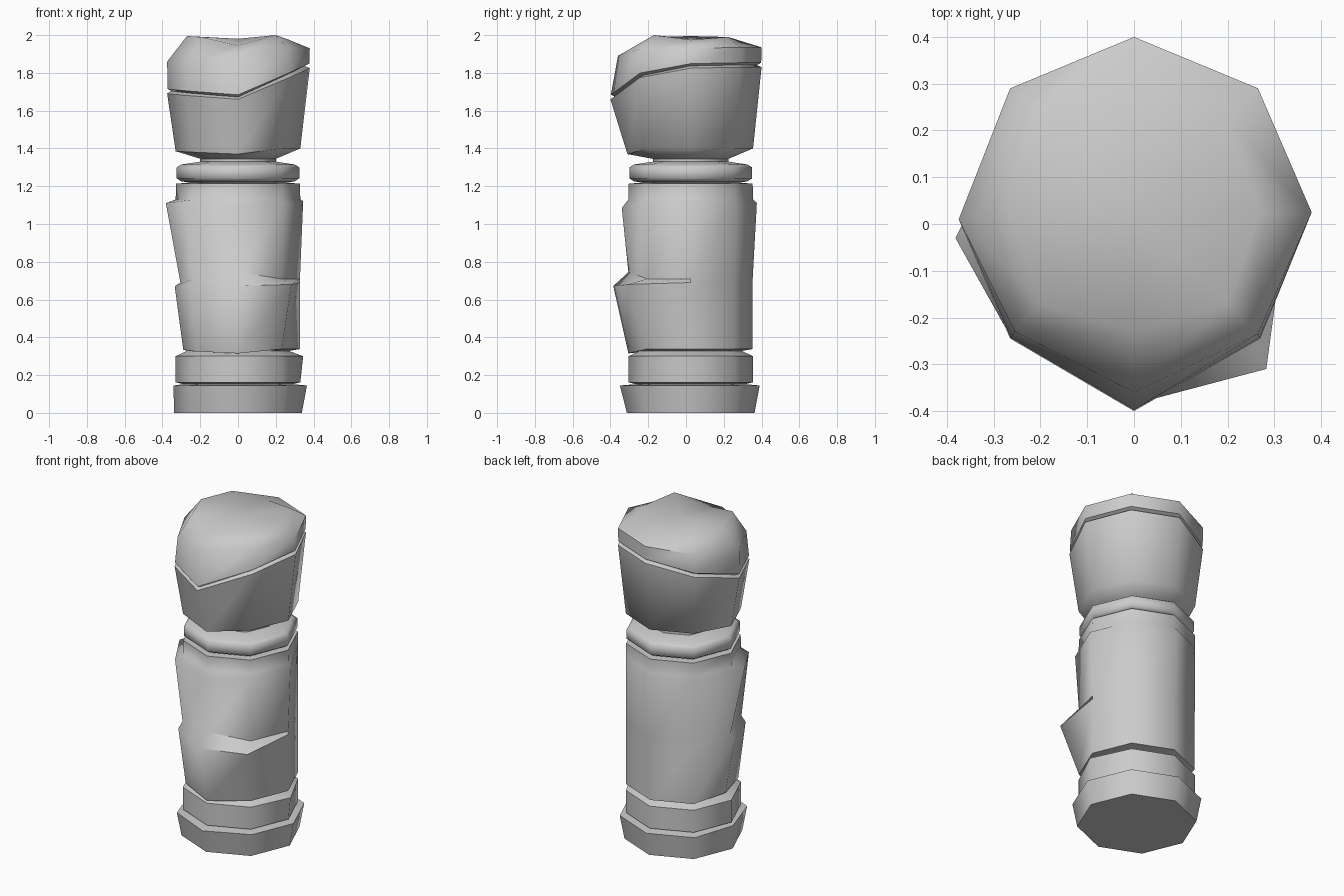
import bpy, bmesh, math

if "Cube" in bpy.data.objects:
    bpy.data.objects.remove(bpy.data.objects["Cube"])

CY = 0.025  # axis offset of the octagonal pillar
E, NE, N, NW, W, SW, S, SE = range(8)


def ring(r, z, chips=None):
    """Octagon of radius r at height z; chips moves single corners."""
    pts = [(r * math.cos(i * math.pi / 4), CY + r * math.sin(i * math.pi / 4), z) for i in range(8)]
    for i, p in (chips or {}).items():
        pts[i] = p
    return pts


def shifted(pts, scale, dz):
    """Copy of a ring pulled toward the axis and raised."""
    return [(x * scale, CY + (y - CY) * scale, z + dz) for x, y, z in pts]


def loft(name, rings, bottom=False, top=False):
    bm = bmesh.new()
    loops = [[bm.verts.new(p) for p in r] for r in rings]
    for a, b in zip(loops, loops[1:]):
        for i in range(8):
            j = (i + 1) % 8
            bm.faces.new((a[i], a[j], b[j], b[i]))
    if bottom:
        bm.faces.new(loops[0][::-1])
    if top:
        bmesh.ops.poke(bm, faces=[bm.faces.new(loops[-1])])
    me = bpy.data.meshes.new(name)
    bm.to_mesh(me)
    bm.free()
    ob = bpy.data.objects.new(name, me)
    bpy.context.collection.objects.link(ob)
    bpy.ops.object.select_all(action='DESELECT')
    ob.select_set(True)
    bpy.context.view_layer.objects.active = ob
    bpy.ops.object.shade_smooth_by_angle(angle=math.radians(60))
    return ob


# Foot slab
loft("base_slab", [
    ring(.338, 0),
    ring(.365, .145, {W: (-.342, CY, .145), S: (0, -.35, .145)}),
    ring(.29, .152)], bottom=True)

# Second slab
loft("lower_slab", [
    ring(.29, .152),
    ring(.33, .162),
    ring(.33, .30, {E: (.345, CY, .30)}),
    ring(.27, .328)])

# Shaft with chipped ledges on the front and left
loft("shaft", [
    ring(.27, .328),
    ring(.328, .338, {W: (-.29, CY, .335), SW: (-.22, -.2, .325), S: (0, -.305, .315)}),
    ring(.328, .69, {W: (-.335, 0, .67), SW: (-.25, -.23, .67),
                     S: (0, -.385, .672), SE: (.283, -.31, .68)}),
    ring(.328, .71, {W: (-.305, 0, .69), SW: (-.235, -.21, .71),
                     S: (0, -.305, .745), SE: (.23, -.205, .71)}),
    ring(.33, 1.11, {W: (-.382, -.03, 1.11), SW: (-.262, -.245, 1.10), S: (0, -.34, 1.085),
                     SE: (.245, -.225, 1.11), E: (.345, CY, 1.12), N: (0, .375, 1.11)}),
    ring(.33, 1.13),
    ring(.328, 1.215),
    ring(.25, 1.217)])

# Thin collar under the head
loft("collar", [
    ring(.25, 1.217),
    ring(.30, 1.226),
    ring(.325, 1.242),
    ring(.325, 1.30),
    ring(.30, 1.315),
    ring(.20, 1.33)])

# Head block with slanted upper rim
rim = ring(.375, 1.83, {E: (.38, CY, 1.825), NW: (-.265, .29, 1.77), W: (-.375, .01, 1.69),
                        SW: (-.265, -.245, 1.68), S: (0, -.4, 1.66), SE: (.27, -.245, 1.775)})
groove = shifted(rim, .93, .012)
loft("head_block", [
    ring(.20, 1.33),
    ring(.20, 1.345),
    ring(.33, 1.40, {W: (-.33, CY, 1.385), S: (0, -.31, 1.37), SW: (-.233, -.208, 1.38)}),
    rim,
    groove])

# Rounded, uneven capstone
loft("capstone", [
    groove,
    shifted(rim, .995, .024),
    ring(.375, 1.935, {E: (.38, CY, 1.93), NW: (-.265, .29, 1.91), W: (-.375, .01, 1.86),
                       SW: (-.255, -.23, 1.86), S: (0, -.36, 1.89), SE: (.265, -.235, 1.93)}),
    ring(.28, 1.99, {N: (0, .29, 1.96), W: (-.27, CY, 1.995), S: (0, -.23, 1.945),
                     E: (.27, CY, 1.975), SE: (.2, -.17, 2.0), SW: (-.2, -.17, 1.99)})],
    top=True)
